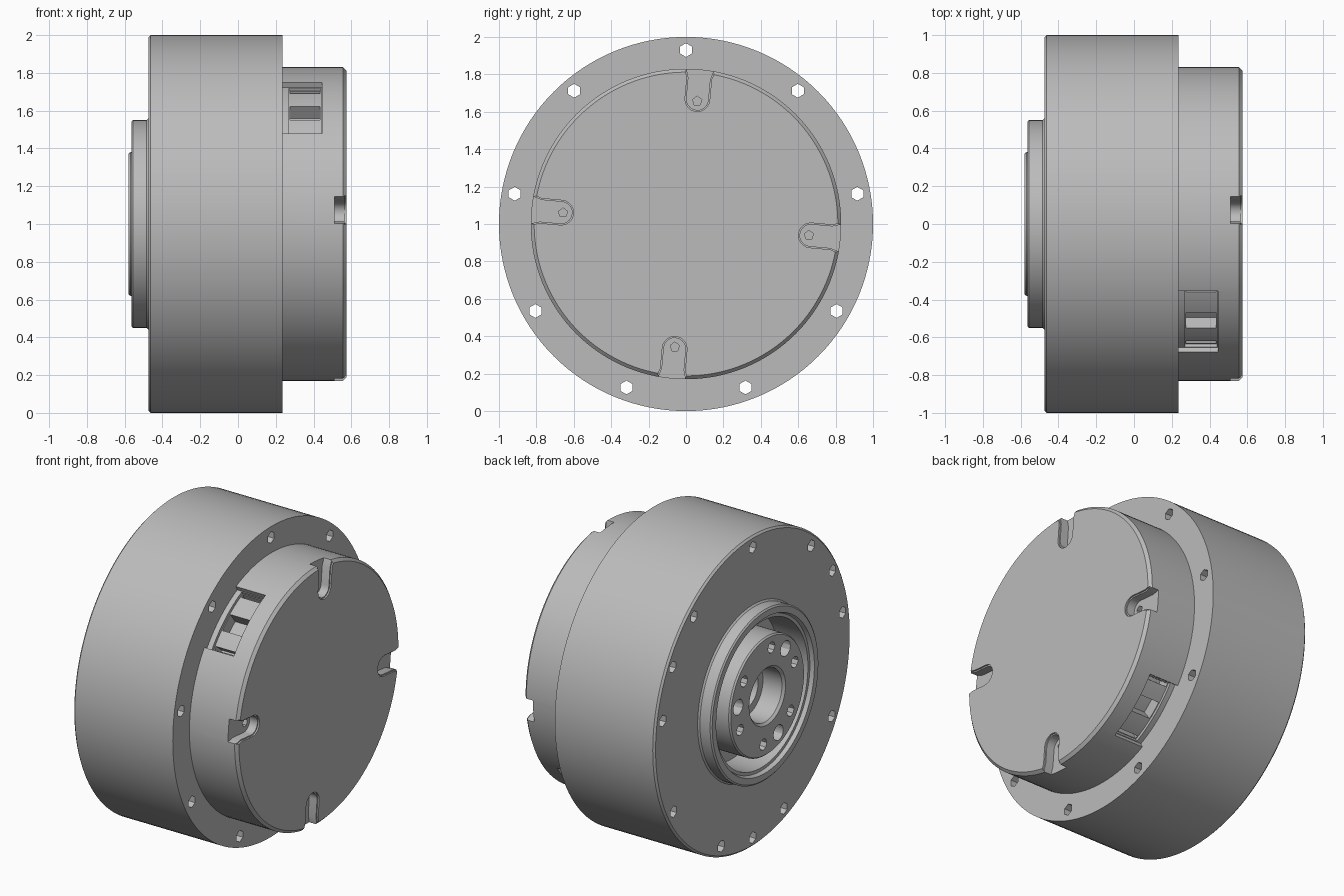
import bpy, bmesh
from math import sin, cos, pi, radians
from mathutils import Matrix, Vector

if "Cube" in bpy.data.objects:
    bpy.data.objects.remove(bpy.data.objects["Cube"])

SEGMENTS = 128
AXIS_Z = 1.0   # height of the horizontal axle line

grey = bpy.data.materials.new("satin_grey")
grey.use_nodes = True
grey.diffuse_color = (0.5, 0.5, 0.5, 1)
grey.node_tree.nodes["Principled BSDF"].inputs["Base Color"].default_value = (0.5, 0.5, 0.5, 1)


def make_object(name, bm):
    bmesh.ops.recalc_face_normals(bm, faces=bm.faces)
    mesh = bpy.data.meshes.new(name)
    bm.to_mesh(mesh)
    bm.free()
    mesh.materials.append(grey)
    obj = bpy.data.objects.new(name, mesh)
    obj.location.z = AXIS_Z
    bpy.context.collection.objects.link(obj)
    return obj


def lathe(name, profile, ring=False):
    """Turn (x, radius) points around the x axis."""
    bm = bmesh.new()
    verts = [bm.verts.new((x, 0, r)) for x, r in profile]
    edges = [bm.edges.new(pair) for pair in zip(verts, verts[1:])]
    if ring:
        edges.append(bm.edges.new((verts[-1], verts[0])))
    bmesh.ops.spin(bm, geom=verts + edges, cent=(0, 0, 0), axis=(1, 0, 0),
                   angle=2 * pi, steps=SEGMENTS)
    bmesh.ops.remove_doubles(bm, verts=bm.verts, dist=1e-4)
    return make_object(name, bm)


def polar(radius, degrees):
    return radius * cos(radians(degrees)), radius * sin(radians(degrees))


def disc(radius, centre=(0, 0), sides=6):
    return [(centre[0] + radius * cos(2 * pi * i / sides + pi / 2),
             centre[1] + radius * sin(2 * pi * i / sides + pi / 2)) for i in range(sides)]


def sector(r0, r1, a0, a1, steps=12):
    angles = [a0 + (a1 - a0) * i / steps for i in range(steps + 1)]
    return [polar(r1, a) for a in angles] + [polar(r0, a) for a in reversed(angles)]


def slot(half, flare):
    """Radial slot along +y with a round inner end and a flared mouth."""
    inner = [(0.67 + half * cos(t), half * sin(t))
             for t in [pi / 2 + pi * i / 10 for i in range(11)]]
    return inner + [(0.78, -half), (0.84, -flare), (0.9, -flare),
                    (0.9, flare), (0.84, flare), (0.78, half)]


def turn(points, degrees):
    rot = Matrix.Rotation(radians(degrees), 2)
    return [tuple(rot @ Vector(p)) for p in points]


def cut(target, prisms):
    """Subtract disjoint prisms (outline, x0, x1) from the target."""
    bm = bmesh.new()
    for outline, x0, x1 in prisms:
        face = bm.faces.new([bm.verts.new((x0, y, z)) for y, z in outline])
        top = bmesh.ops.extrude_face_region(bm, geom=[face], use_keep_orig=True)["geom"]
        bmesh.ops.translate(bm, vec=(x1 - x0, 0, 0),
                            verts=[g for g in top if isinstance(g, bmesh.types.BMVert)])
    cutter = make_object("cutter", bm)
    cutter.hide_render = True
    mod = target.modifiers.new("cut", "BOOLEAN")
    mod.operation = "DIFFERENCE"
    mod.solver = "EXACT"
    mod.object = cutter
    bpy.context.view_layer.objects.active = target
    bpy.ops.object.modifier_apply(modifier=mod.name)
    bpy.data.objects.remove(cutter)


# Main drum with the raised collar and the recess around the hub
housing = lathe("housing", [
    (-0.15, 0), (-0.15, 0.13), (-0.33, 0.13), (-0.33, 0.47), (-0.54, 0.47), (-0.54, 0.49),
    (-0.565, 0.5), (-0.565, 0.54), (-0.557, 0.55), (-0.485, 0.55), (-0.475, 0.56),
    (-0.475, 0.988), (-0.463, 1), (0.235, 1), (0.235, 0)])
# Nine through holes in the flange, three blind ones on the hub side
cut(housing, [(disc(0.037, polar(0.93, 90 + 40 * i)), -0.6, 0.4) for i in range(9)]
    + [(disc(0.037, polar(0.94, 30 + 120 * i)), -0.6, -0.35) for i in range(3)])

# Output hub with a stepped bore and bolt circle
hub = lathe("output_hub", [
    (-0.325, 0.38), (-0.57, 0.38), (-0.58, 0.372), (-0.58, 0.185), (-0.565, 0.17),
    (-0.43, 0.17), (-0.43, 0.12), (-0.325, 0.12)], ring=True)
cut(hub, [(disc(0.036, polar(0.3, 38 - 60 * i), 8), -0.7, -0.42) for i in range(6)]
    + [(disc(0.05, polar(0.3, 8 - 120 * i), 12), -0.7, -0.42) for i in range(3)])

# End cap
cap = lathe("end_cap", [(0.22, 0), (0.22, 0.83), (0.557, 0.83), (0.575, 0.812), (0.575, 0)])
# Four edge slots with a lip and a screw hole in each
slot_angles = [-5.2 + 90 * i for i in range(4)]
cut(cap, [(turn(slot(0.066, 0.084), a), 0.565, 0.7) for a in slot_angles])
cut(cap, [(turn(slot(0.058, 0.076), a), 0.51, 0.7) for a in slot_angles])
cut(cap, [(disc(0.026, polar(0.66, a), 5), 0.43, 0.53) for a in slot_angles])
# Two opposite side windows: outer opening, inner step, gaps between the pads
for a in (0, 180):
    cut(cap, [(sector(0.8, 0.95, a + 115.4, a + 144.7), 0.2, 0.445)])
    cut(cap, [(sector(0.78, 0.87, a + 115.7, a + 144.4), 0.27, 0.44)])
    cut(cap, [(sector(0.7, 0.85, a + lo, a + hi), 0.275, 0.435)
              for lo, hi in ((116, 117.5), (127, 135), (142.5, 144))])

# Smooth curved walls, crisp edges
bpy.ops.object.select_all(action="DESELECT")
for obj in (housing, hub, cap):
    obj.select_set(True)
bpy.context.view_layer.objects.active = housing
bpy.ops.object.shade_smooth_by_angle(angle=radians(30))
